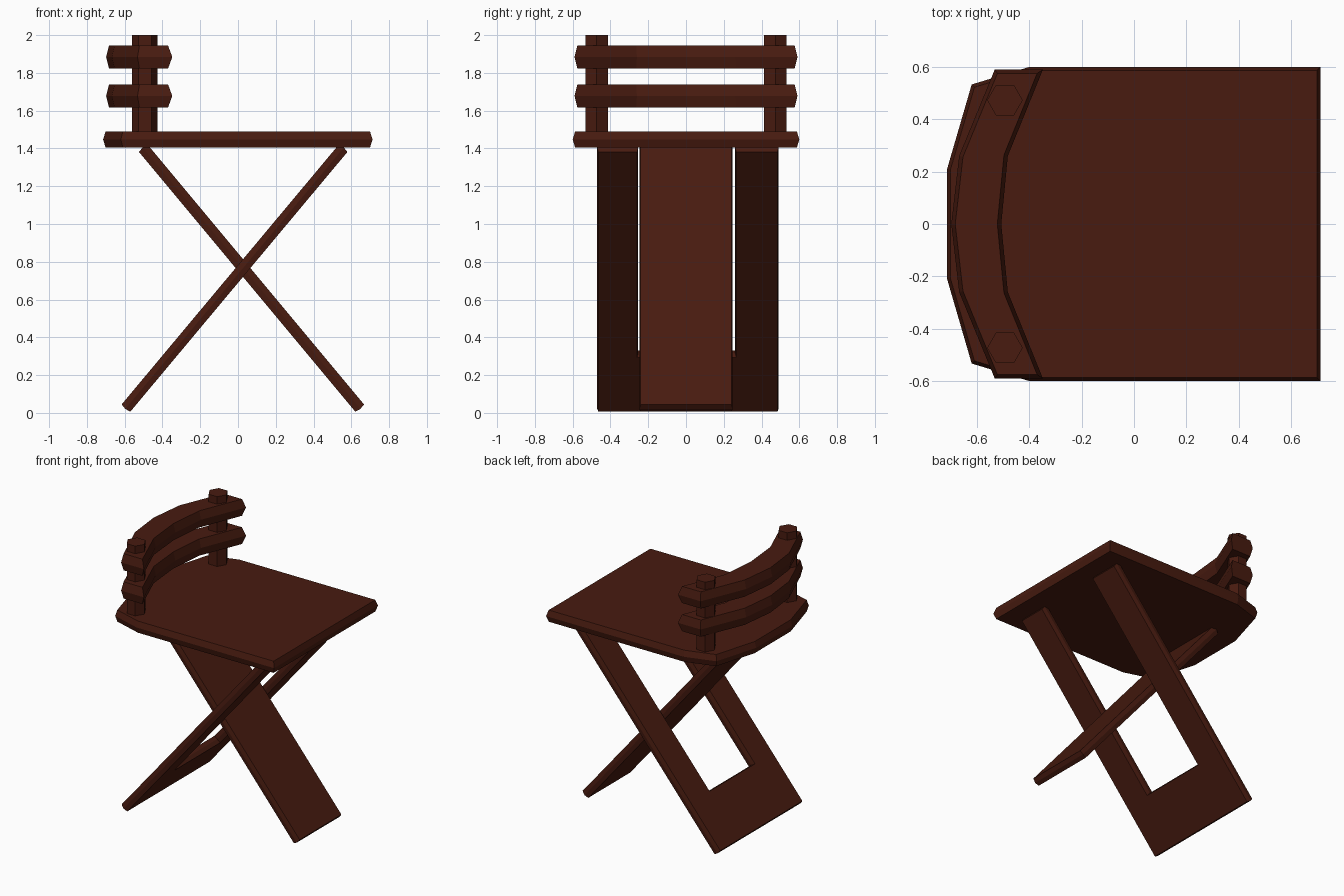
import bpy, bmesh
from mathutils import Vector, Matrix

if "Cube" in bpy.data.objects:
    bpy.data.objects.remove(bpy.data.objects["Cube"])

wood = bpy.data.materials.new("dark_wood")
wood.diffuse_color = (0.065, 0.011, 0.005, 1)
wood.use_nodes = True
wood.node_tree.nodes["Principled BSDF"].inputs["Base Color"].default_value = wood.diffuse_color


def inset(pts, d):
    """Offset a counter-clockwise outline inwards by d."""
    out = []
    for i, p in enumerate(pts):
        a, p, b = Vector(pts[i - 1]), Vector(p), Vector(pts[(i + 1) % len(pts)])
        e1, e2 = (p - a).normalized(), (b - p).normalized()
        n1, n2 = Vector((-e1.y, e1.x)), Vector((-e2.y, e2.x))
        out.append(p + (n1 + n2) * d / (1 + n1.dot(n2)))
    return out


def slab(name, pts, z0, z1, edge, matrix=Matrix()):
    """Board with an outline that is widest at mid thickness."""
    bm = bmesh.new()
    small = inset(pts, edge)
    rings = [[bm.verts.new((p[0], p[1], z)) for p in ring]
             for ring, z in ((small, z0), (pts, (z0 + z1) / 2), (small, z1))]
    n = len(pts)
    for lo, hi in zip(rings, rings[1:]):
        for i in range(n):
            j = (i + 1) % n
            bm.faces.new((lo[i], lo[j], hi[j], hi[i]))
    bm.faces.new(rings[0][::-1])
    bm.faces.new(rings[2])
    bm.transform(matrix)
    bmesh.ops.recalc_face_normals(bm, faces=bm.faces)
    mesh = bpy.data.meshes.new(name)
    bm.to_mesh(mesh)
    bm.free()
    mesh.materials.append(wood)
    obj = bpy.data.objects.new(name, mesh)
    bpy.context.collection.objects.link(obj)
    return obj


def mirrored(half):
    """Complete an outline across y = 0."""
    return half + [(x, -y) for x, y in reversed(half) if y != 0]


# Seat with a faceted rounded back
slab("seat", mirrored([(0.712, 0.6), (-0.40, 0.6), (-0.62, 0.533), (-0.714, 0.21)]),
     1.405, 1.49, 0.013)

# Curved back rails
outer = [(-0.532, 0.59), (-0.668, 0.26), (-0.698, 0)]
inner = [(-0.348, 0.59), (-0.482, 0.26), (-0.507, 0)]
rail = (outer + [(x, -y) for x, y in outer[1::-1]]
        + [(x, -y) for x, y in inner[:2]] + inner[::-1])
for name, z in (("lower_rail", 1.678), ("upper_rail", 1.884)):
    slab(name, rail, z - 0.061, z + 0.061, 0.015)

# Hexagonal back posts
for side, y in (("left", 0.473), ("right", -0.473)):
    bpy.ops.mesh.primitive_cylinder_add(vertices=6, radius=0.068, depth=0.55,
                                        location=(-0.493, y, 1.725),
                                        rotation=(0, 0, 1.5707963))
    post = bpy.context.object
    post.name = side + "_post"
    post.data.materials.append(wood)


def leg_frame(foot, head):
    """Local x runs along the leg, local y along world y."""
    foot, head = Vector(foot), Vector(head)
    u = (head - foot).normalized()
    v = Vector((0, 1, 0))
    w = u.cross(v)
    m = Matrix((u, v, w)).transposed().to_4x4()
    m.translation = foot
    return m, (head - foot).length


# Crossed legs: a solid plank passing through a U-shaped frame
m, length = leg_frame((0.648, 0, 0.021), (-0.505, 0, 1.405))
slab("plank_leg", [(0, -0.247), (length, -0.247), (length, 0.247), (0, 0.247)],
     -0.03, 0.03, 0.006, m)

m, length = leg_frame((-0.597, 0, 0.021), (0.56, 0, 1.405))
slot = 0.385
slab("frame_leg", [(0, -0.47), (length, -0.47), (length, -0.253), (slot, -0.253),
                   (slot, 0.26), (length, 0.26), (length, 0.49), (0, 0.49)],
     -0.03, 0.03, 0.006, m)
